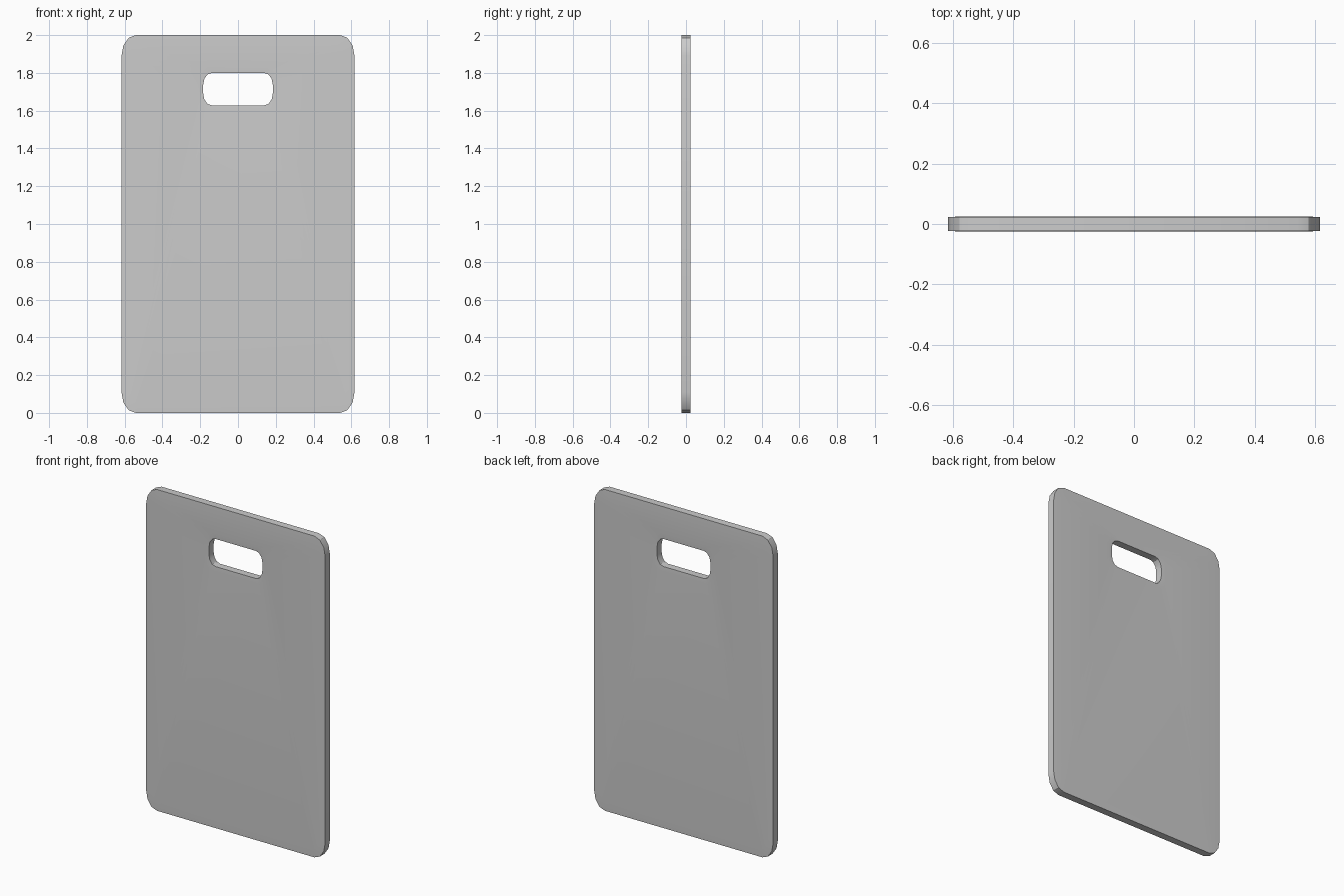
import bpy, bmesh
from math import sin, cos, pi

if "Cube" in bpy.data.objects:
    bpy.data.objects.remove(bpy.data.objects["Cube"])


def outline(half_x, half_z, mid_z, rx, rz, steps=3):
    """Rounded rectangle with elliptical corners, as (x, z) points."""
    pts = []
    for k, (sx, sz) in enumerate([(1, 1), (-1, 1), (-1, -1), (1, -1)]):
        for i in range(steps + 1):
            a = pi / 2 * (k + i / steps)
            pts.append((sx * (half_x - rx) + rx * cos(a),
                        mid_z + sz * (half_z - rz) + rz * sin(a)))
    return pts


# Board rim, softened rim inset, handle slot surround and slot edge
rim = outline(0.617, 1.0, 1.0, 0.075, 0.11)
rim_inset = outline(0.572, 0.955, 1.0, 0.055, 0.08)
slot_surround = outline(0.215, 0.115, 1.714, 0.055, 0.075)
slot = outline(0.184, 0.086, 1.714, 0.045, 0.062)
front = [(rim, -0.023), (rim_inset, -0.025), (slot_surround, -0.025), (slot, -0.023)]
loops = front + [(pts, -y) for pts, y in reversed(front)]

# Closed skin through all loops: front face, slot wall, back face, outer wall
bm = bmesh.new()
rings = [[bm.verts.new((x, y, z)) for x, z in pts] for pts, y in loops]
for r, ring in enumerate(rings):
    after = rings[(r + 1) % len(rings)]
    for i in range(len(ring)):
        j = (i + 1) % len(ring)
        bm.faces.new((ring[i], ring[j], after[j], after[i]))
bmesh.ops.recalc_face_normals(bm, faces=bm.faces)

mesh = bpy.data.meshes.new("cutting_board")
bm.to_mesh(mesh)
bm.free()
board = bpy.data.objects.new("cutting_board", mesh)
bpy.context.collection.objects.link(board)
bpy.context.view_layer.objects.active = board
board.select_set(True)
bpy.ops.object.shade_smooth_by_angle(angle=pi / 6 + 0.05)
